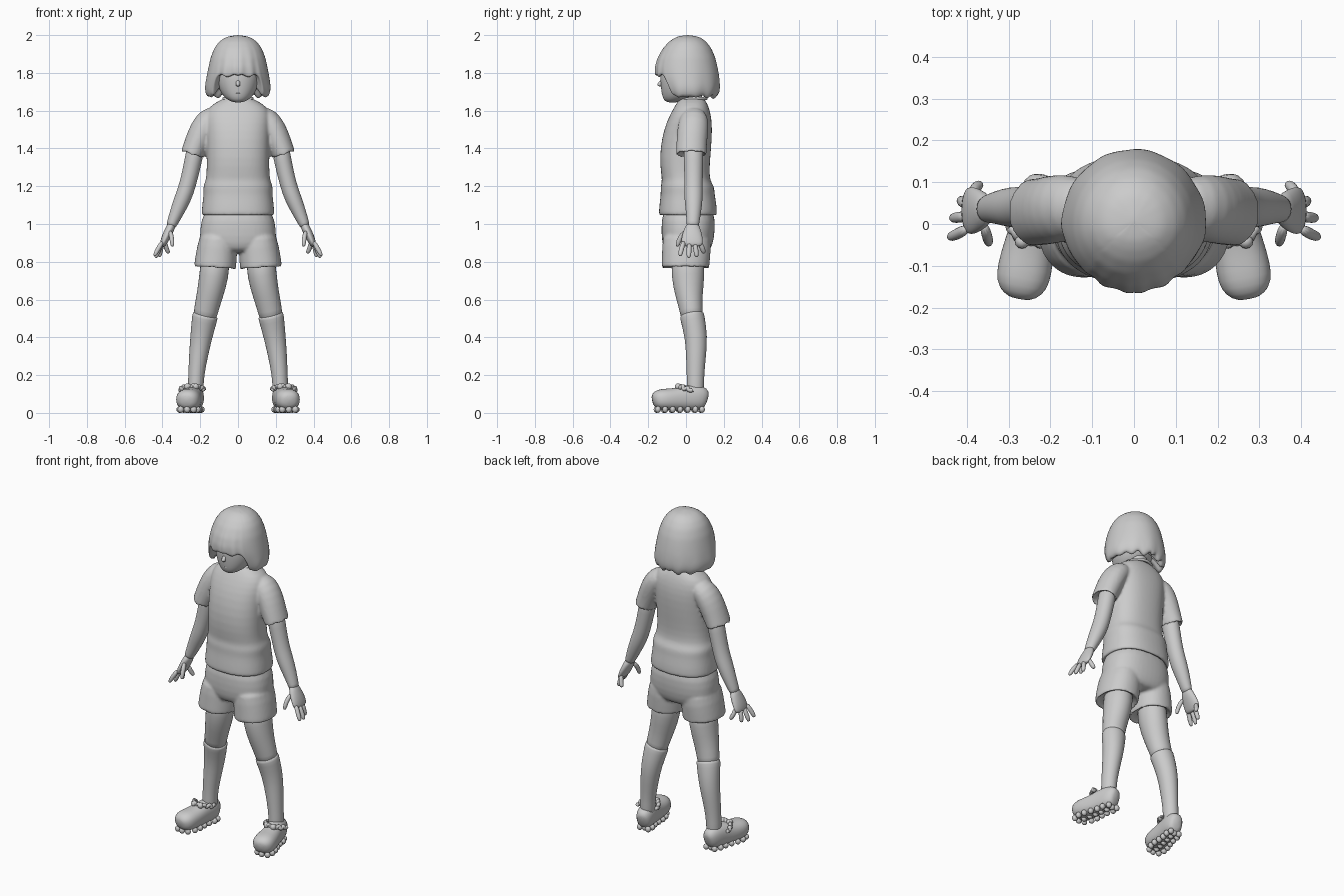
import bpy, bmesh
from math import sin, cos, pi, radians, exp
from mathutils import Vector

if "Cube" in bpy.data.objects:
    bpy.data.objects.remove(bpy.data.objects["Cube"])

X, Y, Z = Vector((1, 0, 0)), Vector((0, 1, 0)), Vector((0, 0, 1))


def loft(bm, rings, ref=X, n=2.0, seg=24, flat=False, recess=False):
    """Skin rings (x, y, z, radius along ref, radius across); recess hollows the last end."""
    pts = [Vector(r[:3]) for r in rings]
    rows = []
    for i, r in enumerate(rings):
        t = Z if flat else (pts[min(i + 1, len(pts) - 1)] - pts[max(i - 1, 0)]).normalized()
        u = (ref - t * ref.dot(t)).normalized()
        rows.append((pts[i], u, t.cross(u), r[3], r[4]))
    if recess:
        p, u, v, a, b = rows[-1]
        back = (pts[-2] - pts[-1]).normalized() * 0.03
        rows += [(p, u, v, a * .9, b * .9), (p + back, u, v, a * .85, b * .85)]
    prev = None
    for p, u, v, a, b in rows:
        ring = []
        for k in range(seg):
            c, s = cos(2 * pi * k / seg), sin(2 * pi * k / seg)
            c = abs(c) ** (2 / n) * (1 if c > 0 else -1)
            s = abs(s) ** (2 / n) * (1 if s > 0 else -1)
            ring.append(bm.verts.new(p + u * a * c + v * b * s))
        if prev:
            for k in range(seg):
                j = (k + 1) % seg
                bm.faces.new((prev[k], prev[j], ring[j], ring[k]))
        else:
            bm.faces.new(ring)
        prev = ring
    bm.faces.new(prev)


def finish(name, bm, mirror=False, sub=1, voxel=0):
    bmesh.ops.recalc_face_normals(bm, faces=bm.faces)
    for f in bm.faces:
        f.smooth = True
    me = bpy.data.meshes.new(name)
    bm.to_mesh(me)
    bm.free()
    ob = bpy.data.objects.new(name, me)
    bpy.context.collection.objects.link(ob)
    if mirror:
        ob.modifiers.new("mirror", 'MIRROR').use_mirror_merge = False
    if sub:
        m = ob.modifiers.new("subsurf", 'SUBSURF')
        m.levels = m.render_levels = sub
    if voxel:
        m = ob.modifiers.new("remesh", 'REMESH')
        m.mode, m.voxel_size, m.use_smooth_shade = 'VOXEL', voxel, True
        m = ob.modifiers.new("smooth", 'SMOOTH')
        m.factor, m.iterations = 0.5, 5
    return ob


def part(name, rings, mirror=True, **kw):
    bm = bmesh.new()
    loft(bm, rings, **kw)
    return finish(name, bm, mirror)


def tube(name, pts, r, closed=False, mirror=False):
    cu = bpy.data.curves.new(name, 'CURVE')
    cu.dimensions, cu.bevel_depth, cu.bevel_resolution, cu.use_fill_caps = '3D', r, 3, True
    sp = cu.splines.new('POLY')
    sp.points.add(len(pts) - 1)
    for p, q in zip(sp.points, pts):
        p.co = (*q, 1)
    sp.use_cyclic_u = closed
    ob = bpy.data.objects.new(name, cu)
    bpy.context.collection.objects.link(ob)
    if mirror:
        ob.modifiers.new("mirror", 'MIRROR').use_mirror_merge = False


def levels(table):
    """(z, half width, front y, back y) -> centred rings"""
    return [(0, (f + b) / 2, z, w, (b - f) / 2) for z, w, f, b in table]


def flip(rings):
    return [(-r[0], *r[1:]) for r in rings]


# Shirt: torso and sleeves fused
bm = bmesh.new()
loft(bm, levels([(1.675, .055, -.02, .085), (1.66, .085, -.035, .1), (1.625, .155, -.06, .12),
                 (1.57, .175, -.09, .135), (1.5, .17, -.118, .14), (1.4, .168, -.138, .134),
                 (1.3, .166, -.138, .125), (1.235, .17, -.127, .127), (1.215, .18, -.132, .14),
                 (1.19, .186, -.136, .152), (1.16, .183, -.134, .152), (1.1, .191, -.142, .163),
                 (1.06, .194, -.145, .165), (1.045, .194, -.144, .164)]), n=2.4, flat=True, recess=True)
sleeve = [(.1, .045, 1.585, .06, .05), (.155, .042, 1.555, .077, .066), (.188, .036, 1.5, .083, .07),
          (.218, .03, 1.43, .081, .066), (.24, .028, 1.375, .081, .062), (.244, .028, 1.363, .081, .062)]
for s in (sleeve, flip(sleeve)):
    loft(bm, s, ref=Y, recess=True)
finish("shirt", bm, voxel=.008)
collar = []
for k in range(48):
    a = 2 * pi * k / 48
    front = max(0, -sin(a)) ** 3
    collar.append((.075 * cos(a) * (1 - .25 * front), .032 + .075 * sin(a) - .012 * front, 1.664 - .05 * front))
tube("collar", collar, .008, closed=True)

# Shorts: hips and two wide legs fused
bm = bmesh.new()
loft(bm, levels([(1.09, .175, -.12, .145), (1.02, .195, -.13, .155), (.93, .208, -.132, .152),
                 (.87, .19, -.12, .135), (.845, .14, -.09, .11)]), n=2.4, flat=True)
leg_cloth = [(.1, .005, .97, .095, .13), (.11, .003, .87, .108, .13),
             (.121, -.003, .78, .112, .127), (.122, -.003, .765, .112, .127)]
for s in (leg_cloth, flip(leg_cloth)):
    loft(bm, s, n=2.2, recess=True)
finish("shorts", bm, voxel=.008)

# Legs and socks
part("leg", [(.115, .01, .86, .08, .09), (.127, .01, .72, .078, .089), (.15, .016, .62, .07, .072),
             (.17, .028, .54, .064, .06), (.178, .034, .49, .062, .06)])
part("sock", [(.171, .03, .525, .058, .056), (.173, .031, .518, .068, .065), (.177, .035, .5, .068, .065),
              (.195, .055, .4, .058, .06), (.21, .053, .3, .05, .053), (.221, .05, .2, .042, .046),
              (.224, .05, .14, .042, .046), (.226, .048, .08, .04, .045)])

# Arms
part("arm", [(.215, .04, 1.45, .056, .05), (.238, .04, 1.33, .051, .046), (.265, .04, 1.21, .048, .044),
             (.29, .04, 1.14, .05, .045), (.325, .04, 1.06, .04, .037), (.35, .036, 1.0, .033, .028),
             (.357, .036, .985, .032, .025)], ref=Y)

# Hands: palm and five fingers
bm = bmesh.new()
loft(bm, [(.345, .036, 1.01, .028, .022), (.362, .034, .97, .045, .024), (.382, .032, .93, .057, .023),
          (.397, .032, .895, .057, .018), (.402, .032, .88, .045, .012)], ref=Y)
fingers = [((.398, -.01, .91), (.422, -.024, .87), (.443, -.032, .83)),
           ((.402, .018, .9), (.42, .016, .86), (.437, .014, .82)),
           ((.4, .046, .9), (.41, .053, .86), (.416, .057, .825)),
           ((.388, .07, .91), (.38, .087, .87), (.366, .096, .845)),
           ((.36, .0, .965), (.35, -.034, .925), (.347, -.047, .88))]
for a, b, c in fingers:
    a, b, c = Vector(a), Vector(b), Vector(c)
    loft(bm, [(*a, .014, .013), (*b, .014, .013), (*b.lerp(c, .7), .013, .012), (*c, .007, .007)], ref=Y, seg=10)
finish("hand", bm, mirror=True)

# Shoes with a rounded toe, turned outward
def foot_x(y):
    return .222 + (.1 - y) * .19

shoe = [(.113, .07, .022, .03), (.1, .075, .042, .058), (.06, .082, .052, .068), (.01, .08, .053, .067),
        (-.035, .074, .058, .062), (-.08, .071, .064, .058), (-.13, .071, .066, .057),
        (-.16, .069, .054, .048), (-.178, .064, .028, .026)]
part("shoe", [(foot_x(y), y, z, a, b) for y, z, a, b in shoe], n=2.3)

# Tread lugs around the sole
bm = bmesh.new()
for y, w in [(.085, .028), (.05, .038), (.01, .036), (-.03, .04), (-.07, .047), (-.11, .047), (-.148, .034)]:
    for s in (-1, 0, 1):
        g = bmesh.ops.create_uvsphere(bm, u_segments=12, v_segments=8, radius=1)['verts']
        bmesh.ops.scale(bm, vec=(.017, .015, .018), verts=g)
        bmesh.ops.translate(bm, vec=(foot_x(y) + s * w, y - .008 * (s == 0), .018), verts=g)
finish("sole_lugs", bm, mirror=True, sub=0)

# Frilled strap with a small bow over the instep
strap = []
for k in range(41):
    a = pi * k / 40
    strap.append((.243 - .062 * cos(a), .03 - .07 * sin(a) + .005 * sin(k * 1.3), .122 + .018 * sin(a) + .006 * sin(k * 1.1)))
tube("shoe_strap", strap, .011, mirror=True)
bm = bmesh.new()
for dx, r in ((-.022, .017), (0, .011), (.022, .017)):
    g = bmesh.ops.create_uvsphere(bm, u_segments=12, v_segments=8, radius=r)['verts']
    bmesh.ops.translate(bm, vec=(.246 + dx, -.042, .139), verts=g)
finish("shoe_bow", bm, mirror=True, sub=0)

# Neck, head and nose
part("neck", [(0, .035, 1.58, .058, .055), (0, .032, 1.66, .054, .056), (0, .025, 1.75, .054, .056)], mirror=False)
part("head", levels([(1.643, .018, -.095, -.05), (1.652, .048, -.115, -.01), (1.675, .077, -.126, .05),
                     (1.71, .1, -.132, .09), (1.75, .113, -.136, .11), (1.8, .118, -.138, .12),
                     (1.87, .105, -.12, .11), (1.92, .05, -.06, .06)]), mirror=False, flat=True, n=2.1)
part("nose", [(0, -.125, 1.765, .007, .006), (0, -.135, 1.75, .011, .011), (0, -.142, 1.737, .013, .014),
              (0, -.136, 1.728, .01, .01)], mirror=False, flat=True, seg=12)
tube("mouth", [(.016 * k / 4, -.126 + .0003 * k * k, 1.69 + .0002 * k * k) for k in range(-4, 5)], .003)

# Bobbed hair: shell with a short fringe in front and a turned-under edge
profile = [(2.0, .001, .009, .011), (1.995, .045, -.035, .055), (1.985, .072, -.06, .08), (1.965, .1, -.09, .107),
           (1.93, .126, -.122, .134), (1.88, .145, -.15, .155), (1.83, .156, -.164, .167), (1.78, .166, -.163, .176),
           (1.73, .174, -.14, .18), (1.695, .173, -.13, .178), (1.665, .16, -.115, .163)]


def hair_at(z):
    for lo, hi in zip(profile[1:], profile):
        if z >= lo[0]:
            t = (z - lo[0]) / (hi[0] - lo[0])
            return [l + (h - l) * t for l, h in zip(lo, hi)]
    return profile[-1]


bm = bmesh.new()
COLS, ROWS = 96, 18
grid = []
for k in range(COLS):
    a = 2 * pi * k / COLS - pi           # 0 faces the front
    d = abs(a)
    side = 1 / (1 + exp(-(d - radians(49)) * 40))
    low = 1.783 + .007 * sin(d * 13) - (.11 - .007 * sin(d * 15)) * side
    col = []
    for i in range(1, ROWS + 3):
        t = min(i / ROWS, 1)
        z = 2 - (2 - low) * t ** 1.7
        _, w, f, b = hair_at(z)
        g = 1 + .022 * sin(d * 17) * t ** 3 * (1 - side) + .012 * sin(a * 11) * t ** 6 * side
        if i > ROWS:
            g *= (.88, .8)[i - ROWS - 1]
            z += (.0, .035)[i - ROWS - 1]
        half = -f if d < pi / 2 else b
        col.append(bm.verts.new((w * g * sin(a), -half * g * cos(a), z)))
    grid.append(col)
for k in range(COLS):
    p, q = grid[k], grid[(k + 1) % COLS]
    for i in range(ROWS + 1):
        bm.faces.new((p[i], p[i + 1], q[i + 1], q[i]))
top, inside = bm.verts.new((0, .01, 2.0)), bm.verts.new((0, .02, 1.8))
for k in range(COLS):
    p, q = grid[k], grid[(k + 1) % COLS]
    bm.faces.new((top, p[0], q[0]))
    bm.faces.new((inside, q[-1], p[-1]))
finish("hair", bm)
